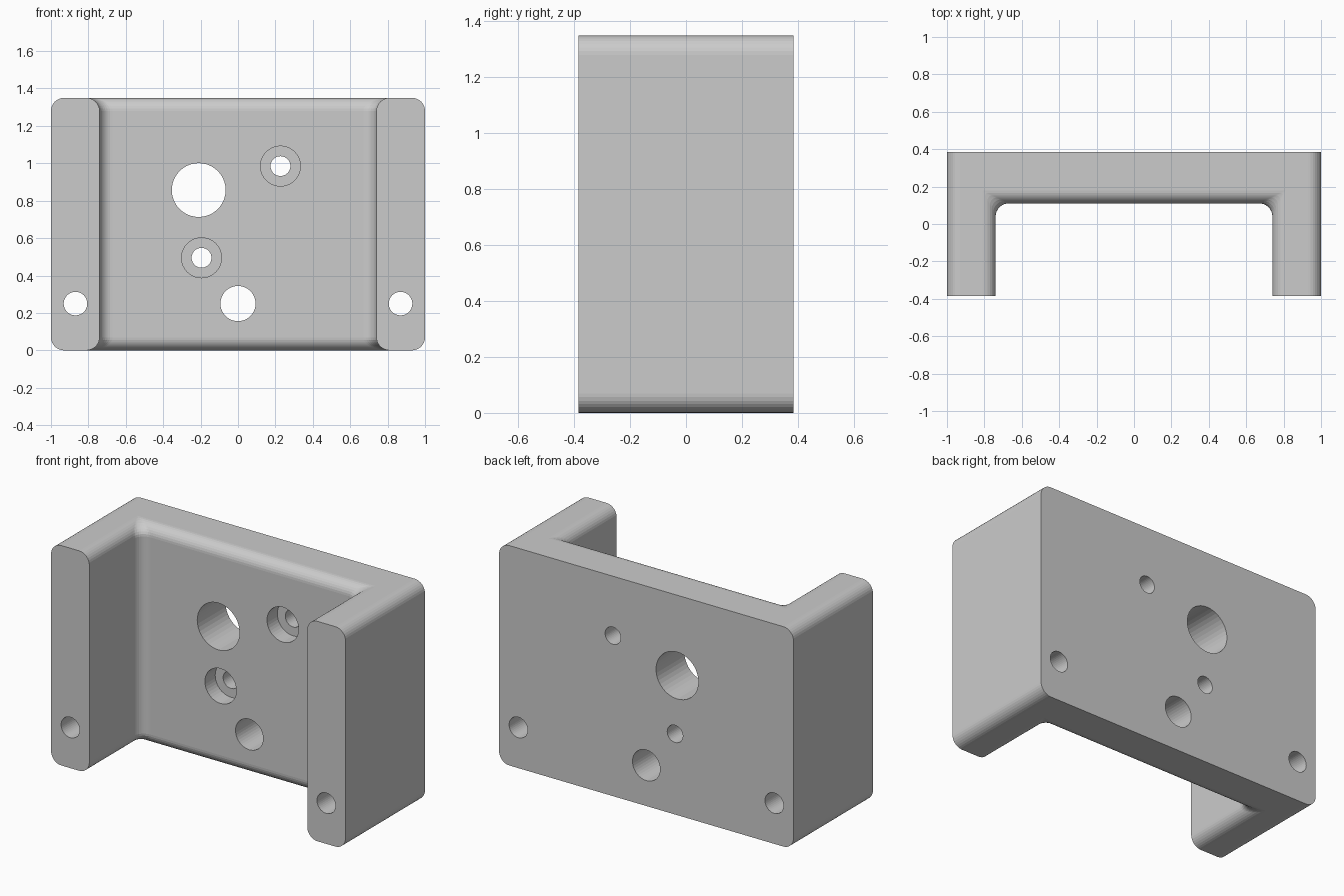
import bpy
import bmesh
from math import sin, cos, pi, radians
from mathutils import Matrix

if "Cube" in bpy.data.objects:
    bpy.data.objects.remove(bpy.data.objects["Cube"])

H, D, R = 1.35, 0.385, 0.07      # height, half depth, rounding radius
INNER, WEB = 0.74, 0.11          # channel half width, web front
STEPS = 8

grey = bpy.data.materials.new("plain grey")
grey.use_nodes = True
colour = (0.6, 0.6, 0.6, 1)
grey.diffuse_color = colour
grey.node_tree.nodes["Principled BSDF"].inputs["Base Color"].default_value = colour


def section(d):
    """U-shaped outline, drawn in by d on its sides and channel."""
    r = max(R - d, 0.002)
    xi, yw = INNER + d, WEB + d
    fillet = [(xi - r + r * cos(a), yw - r + r * sin(a))
              for a in (pi / 2 * i / STEPS for i in range(STEPS + 1))]
    half = [(1 - d, D), (1 - d, -D), (xi, -D)] + fillet
    return half + [(-x, y) for x, y in reversed(half)]


# Bracket body: outlines lofted upward with rounded top and bottom edges
angles = [pi / 2 * i / STEPS for i in range(STEPS + 1)]
lower = [(R * (1 - cos(a)), R * (1 - sin(a))) for a in reversed(angles)]
levels = [(d, z) for d, z in reversed(lower)] + [(d, H - z) for d, z in lower]
levels = [(R - R * sin(a), R - R * cos(a)) for a in angles]
levels += [(d, H - z) for d, z in reversed(levels)]

bm = bmesh.new()
rings = [[bm.verts.new((x, y, z)) for x, y in section(d)] for d, z in levels]
n = len(rings[0])
for a, b in zip(rings, rings[1:]):
    for i in range(n):
        j = (i + 1) % n
        bm.faces.new((a[i], a[j], b[j], b[i]))
bm.faces.new(rings[0])
bm.faces.new(rings[-1])
bmesh.ops.recalc_face_normals(bm, faces=bm.faces)
mesh = bpy.data.meshes.new("mounting_bracket")
bm.to_mesh(mesh)
bm.free()
body = bpy.data.objects.new("mounting_bracket", mesh)
bpy.context.collection.objects.link(body)
mesh.materials.append(grey)


def drill(name, x, z, r, y0=-0.6, y1=0.6):
    """Cut a round hole along y."""
    cm = bmesh.new()
    place = Matrix.Translation((x, (y0 + y1) / 2, z)) @ Matrix.Rotation(radians(90), 4, "X")
    bmesh.ops.create_cone(cm, cap_ends=True, segments=40, radius1=r, radius2=r,
                          depth=y1 - y0, matrix=place)
    me = bpy.data.meshes.new(name)
    cm.to_mesh(me)
    cm.free()
    me.materials.append(grey)
    cutter = bpy.data.objects.new(name, me)
    bpy.context.collection.objects.link(cutter)
    mod = body.modifiers.new(name, "BOOLEAN")
    mod.operation, mod.solver, mod.object = "DIFFERENCE", "EXACT", cutter
    bpy.context.view_layer.objects.active = body
    bpy.ops.object.modifier_apply(modifier=name)
    bpy.data.objects.remove(cutter)


# Plain holes through the web
drill("large_hole", -0.21, 0.857, 0.144)
drill("lower_hole", 0, 0.25, 0.094)

# Counterbored screw holes
for x, z in ((0.227, 0.985), (-0.195, 0.495)):
    drill("counterbore", x, z, 0.107, -0.6, WEB + 0.1)
    drill("screw_hole", x, z, 0.053)

# Long bolt holes through both legs
for side in (-1, 1):
    drill("leg_bolt_hole", side * 0.869, 0.25, 0.063)
